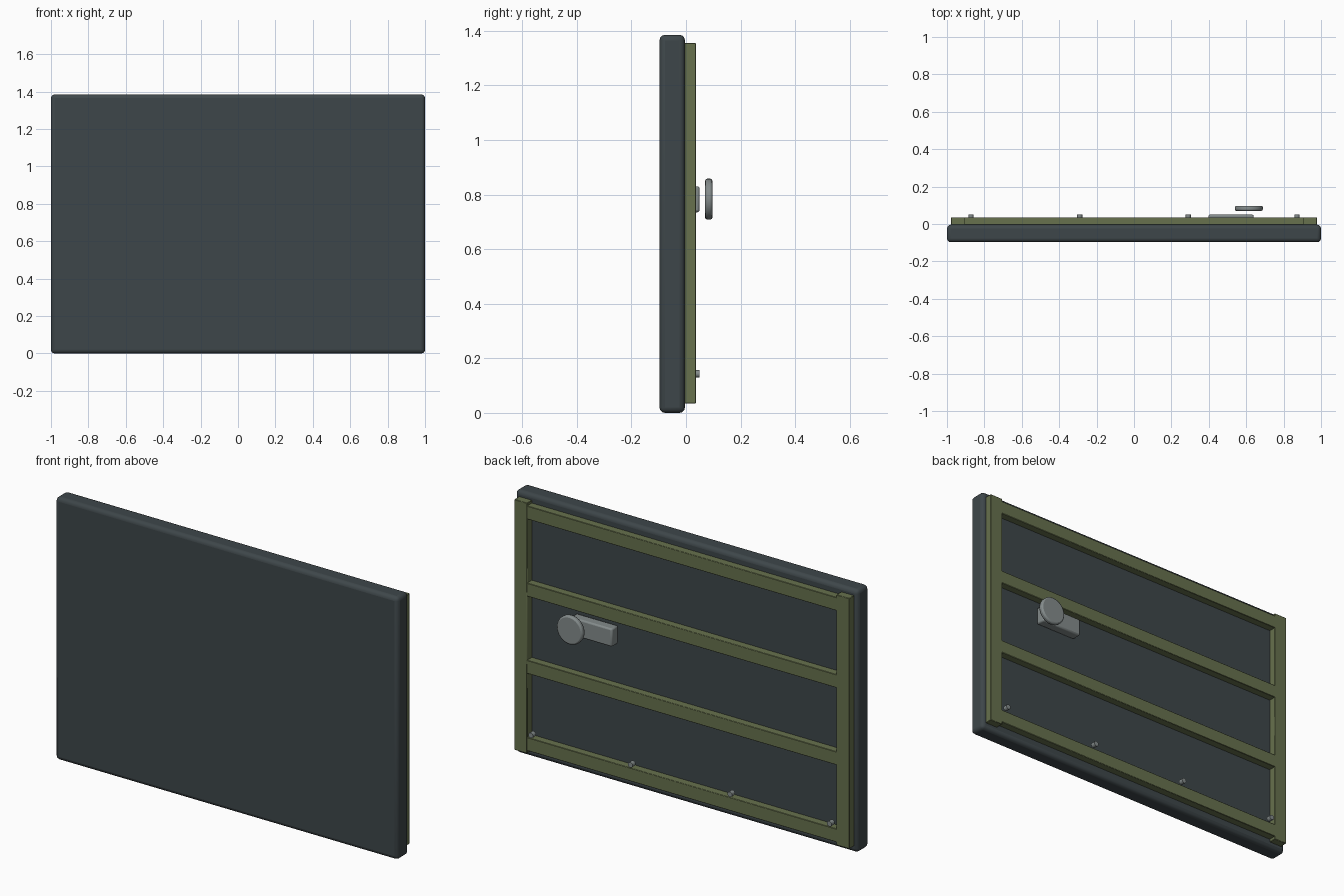
import bpy
from math import pi

if "Cube" in bpy.data.objects:
    bpy.data.objects.remove(bpy.data.objects["Cube"])


def material(name, rgb):
    m = bpy.data.materials.new(name)
    m.diffuse_color = (*rgb, 1)
    m.use_nodes = True
    m.node_tree.nodes["Principled BSDF"].inputs["Base Color"].default_value = m.diffuse_color
    return m


SLATE = material("slate", (0.048, 0.062, 0.068))
OLIVE = material("olive", (0.135, 0.165, 0.075))
STEEL = material("steel", (0.23, 0.26, 0.26))


def finish(name, mat, bevel, segments):
    ob = bpy.context.object
    ob.name = name
    ob.data.materials.append(mat)
    bpy.ops.object.transform_apply(location=False, rotation=True, scale=True)
    if bevel:
        b = ob.modifiers.new("bevel", "BEVEL")
        b.width, b.segments = bevel, segments
        b.limit_method = "ANGLE"
    bpy.ops.object.shade_smooth_by_angle()
    return ob


def box(name, x, y, z, mat, bevel=0, segments=2):
    """Box from (min, max) ranges on each axis."""
    bpy.ops.mesh.primitive_cube_add(size=1, location=[sum(r) / 2 for r in (x, y, z)])
    bpy.context.object.scale = [r[1] - r[0] for r in (x, y, z)]
    return finish(name, mat, bevel, segments)


def disc(name, x, y, z, radius, sides, mat, bevel=0):
    """Cylinder lying along y."""
    bpy.ops.mesh.primitive_cylinder_add(vertices=sides, radius=radius, depth=y[1] - y[0],
                                        location=(x, sum(y) / 2, z), rotation=(pi / 2, 0, 0))
    return finish(name, mat, bevel, 2)


# Main slab with rounded edges
box("panel", (-1, 1), (-0.097, -0.004), (0, 1.385), SLATE, 0.02, 3)

# Backing frame: two uprights and four rails
for side, x in (("left", -0.94), ("right", 0.94)):
    box(f"{side}_upright", (x - 0.0375, x + 0.0375), (-0.006, 0.036), (0.034, 1.355), OLIVE, 0.002, 1)
for i in range(4):
    z = 0.695 + (i - 1.5) * 0.407
    box(f"rail_{i + 1}", (-0.905, 0.905), (-0.006, 0.036), (z - 0.035, z + 0.035), OLIVE, 0.002, 1)

# Latch plate and its round knob
box("latch_plate", (0.398, 0.64), (-0.004, 0.05), (0.735, 0.83), STEEL, 0.008, 2)
disc("latch_knob", 0.614, (0.07, 0.097), 0.783, 0.075, 32, STEEL, 0.008)

# Row of bolts along the lower rail
for i in range(4):
    disc(f"bolt_{i + 1}", (i - 1.5) * 0.581, (0.025, 0.05), 0.143, 0.014, 12, STEEL)
